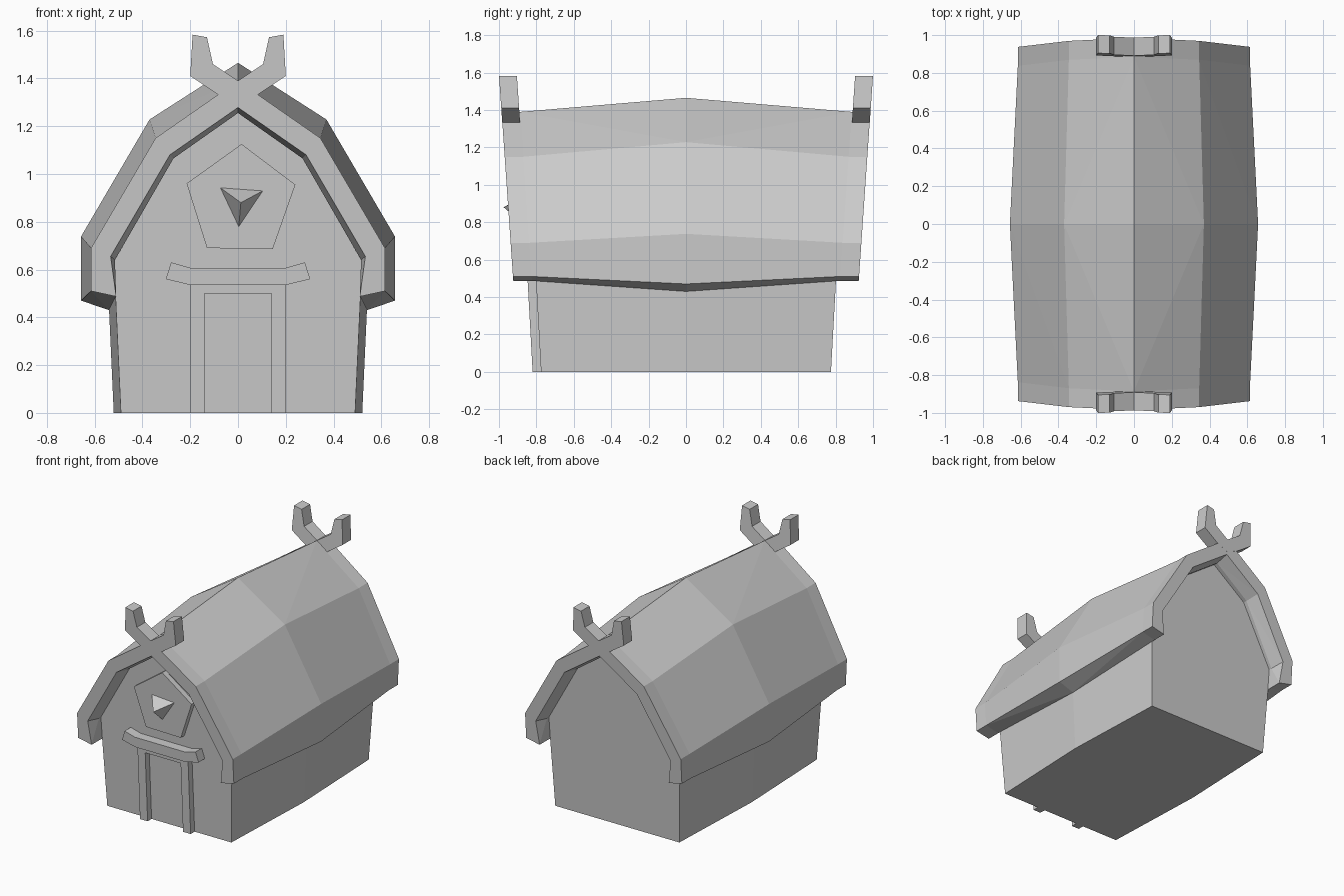
import bpy
import bmesh

if "Cube" in bpy.data.objects:
    bpy.data.objects.remove(bpy.data.objects["Cube"], do_unlink=True)

GREY = (0.6, 0.6, 0.6, 1.0)
mat = bpy.data.materials.new("plain_grey")
mat.use_nodes = True
mat.diffuse_color = GREY
mat.node_tree.nodes["Principled BSDF"].inputs["Base Color"].default_value = GREY

WALL_LEAN = 0.055    # outward lean of the gable walls
ROOF_LEAN = 0.069    # outward lean of the roof ends


def finish(name, bm):
    bmesh.ops.remove_doubles(bm, verts=bm.verts, dist=0.0005)
    bmesh.ops.recalc_face_normals(bm, faces=bm.faces)
    mesh = bpy.data.meshes.new(name)
    bm.to_mesh(mesh)
    bm.free()
    mesh.materials.append(mat)
    obj = bpy.data.objects.new(name, mesh)
    bpy.context.collection.objects.link(obj)
    return obj


def quarter_loft(name, sections, flip=()):
    """Loft half profiles from the gable end to the middle, mirrored in x and y."""
    bm = bmesh.new()
    for sx in (1, -1):
        for sy in (1, -1):
            rings = [[bm.verts.new((sx * x, sy * y, z)) for x, y, z in s]
                     for s in sections]
            bm.faces.new(rings[0])
            for a, b in zip(rings, rings[1:]):
                for i in range(len(a) - 1):
                    bm.faces.new((a[i], a[i + 1], b[i + 1]))
                    bm.faces.new((a[i], b[i + 1], b[i]))
    return finish(name, bm)


def plate(name, outline, back, front, lean, side=-1):
    """Extrude an (x, z) outline between two leaning planes."""
    bm = bmesh.new()
    rings = [[bm.verts.new((x, side * (d + lean * z), z)) for x, z in outline]
             for d in (back, front)]
    for ring in rings:
        bm.faces.new(ring)
    n = len(outline)
    for i in range(n):
        j = (i + 1) % n
        bm.faces.new((rings[0][i], rings[0][j], rings[1][j], rings[1][i]))
    return finish(name, bm)


def mirrored(half):
    """Close a half outline that runs from centre top to centre bottom."""
    return half + [(-x, z) for x, z in reversed(half) if x > 0]


def leaning(profile, depth, lean):
    return [(x, depth + lean * z, z) for x, z in profile]


# Walls, bulging slightly at mid length
wall_end = [(0, 1.27), (0.275, 1.075), (0.52, 0.65), (0.49, 0), (0, 0)]
wall_mid = [(0, 1.32), (0.3, 1.11), (0.55, 0.66), (0.52, 0), (0, 0)]
quarter_loft("walls", [leaning(wall_end, 0.775, WALL_LEAN),
                       leaning(wall_mid, 0, 0)])

# Roof shell: outer line from ridge to eave, then inner line back to ridge
outer_end = [(0, 1.39), (0.345, 1.15), (0.615, 0.69), (0.615, 0.51)]
outer_mid = [(0, 1.465), (0.37, 1.228), (0.657, 0.738), (0.657, 0.47)]
inner_lip = [(0.51, 0.487), (0.533, 0.655), (0.285, 1.08), (0, 1.278)]
inner_end = [(0.51, 0.487), (0.515, 0.64), (0.27, 1.065), (0, 1.255)]
inner_mid = [(0.54, 0.43), (0.54, 0.66), (0.29, 1.09), (0, 1.3)]
quarter_loft("roof", [leaning(outer_end + inner_lip, 0.89, ROOF_LEAN),
                      leaning(outer_end + inner_end, 0.79, ROOF_LEAN),
                      leaning(outer_mid + inner_mid, 0, 0)])

# Crossed gable horns at both ends
horns = mirrored([(0, 1.39), (0.105, 1.46), (0.13, 1.572), (0.19, 1.583),
                  (0.2, 1.41), (0.085, 1.333), (0, 1.3)])
for end, side in (("front", -1), ("back", 1)):
    plate(end + "_gable_horns", horns, 0.795, 0.8905, ROOF_LEAN, side)

# Door frame
plate("door_frame", mirrored([(0, 0.535), (0.2, 0.535), (0.2, 0), (0.14, 0),
                              (0.14, 0.5), (0, 0.5)]), 0.76, 0.82, WALL_LEAN)

# Curved beam over the door
plate("door_beam", mirrored([(0, 0.607), (0.2, 0.607), (0.28, 0.63),
                             (0.302, 0.56), (0.2, 0.535), (0, 0.535)]),
      0.76, 0.845, WALL_LEAN)

# Five-sided shield on the gable
plate("gable_shield", [(0.015, 1.125), (0.24, 0.955), (0.145, 0.685),
                       (-0.13, 0.69), (-0.215, 0.96)], 0.76, 0.815, WALL_LEAN)

# Pointed boss on the shield
bm = bmesh.new()
base = [bm.verts.new((x, -(0.813 + WALL_LEAN * z), z))
        for x, z in ((-0.075, 0.943), (0.105, 0.93), (0.003, 0.778))]
tip = bm.verts.new((0.012, -0.975, 0.88))
bm.faces.new(base)
for i in range(3):
    bm.faces.new((base[i], base[(i + 1) % 3], tip))
finish("shield_boss", bm)
